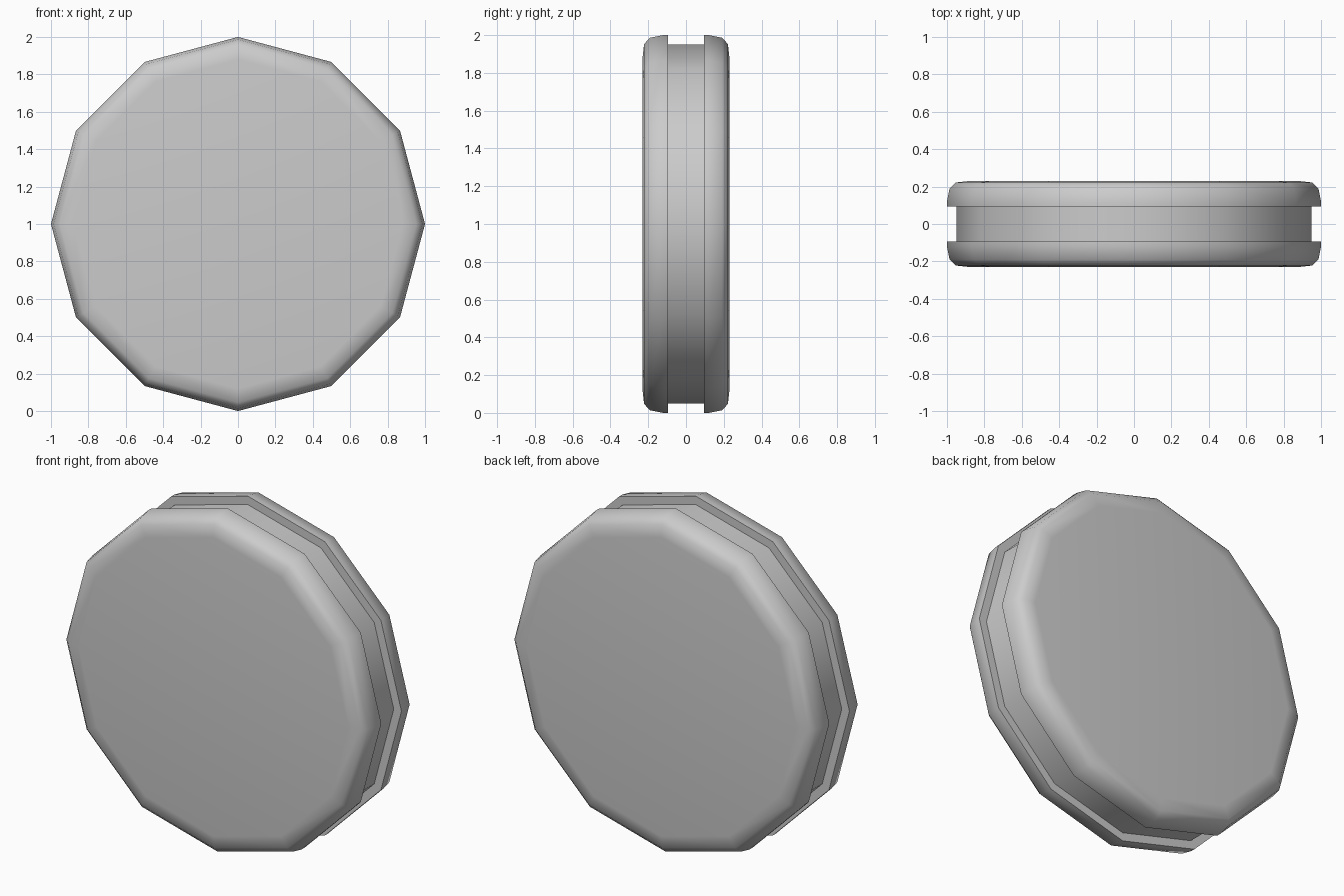
import bpy, bmesh, math

if "Cube" in bpy.data.objects:
    bpy.data.objects.remove(bpy.data.objects["Cube"])

SIDES = 12

# half profile of the wheel: (radius, distance from the middle plane)
half = [(0.95, 0.094), (1.0, 0.094), (1.0, 0.12), (0.986, 0.19), (0.953, 0.222), (0.88, 0.23)]
profile = [(r, -y) for r, y in reversed(half)] + half

# grooved disc: rings of 12 points along y, bridged and capped
bm = bmesh.new()
rings = []
for r, y in profile:
    rings.append([bm.verts.new((r * math.cos(2 * math.pi * i / SIDES), y,
                                1 + r * math.sin(2 * math.pi * i / SIDES)))
                  for i in range(SIDES)])
for a, b in zip(rings, rings[1:]):
    for i in range(SIDES):
        j = (i + 1) % SIDES
        bm.faces.new((a[i], a[j], b[j], b[i]))
bm.faces.new(rings[0])
bm.faces.new(rings[-1])
bmesh.ops.recalc_face_normals(bm, faces=bm.faces[:])

mesh = bpy.data.meshes.new("grooved_disc")
bm.to_mesh(mesh)
bm.free()
disc = bpy.data.objects.new("grooved_disc", mesh)
bpy.context.collection.objects.link(disc)

# smooth shading with sharp groove edges
bpy.context.view_layer.objects.active = disc
disc.select_set(True)
bpy.ops.object.shade_smooth_by_angle(angle=math.radians(50))
